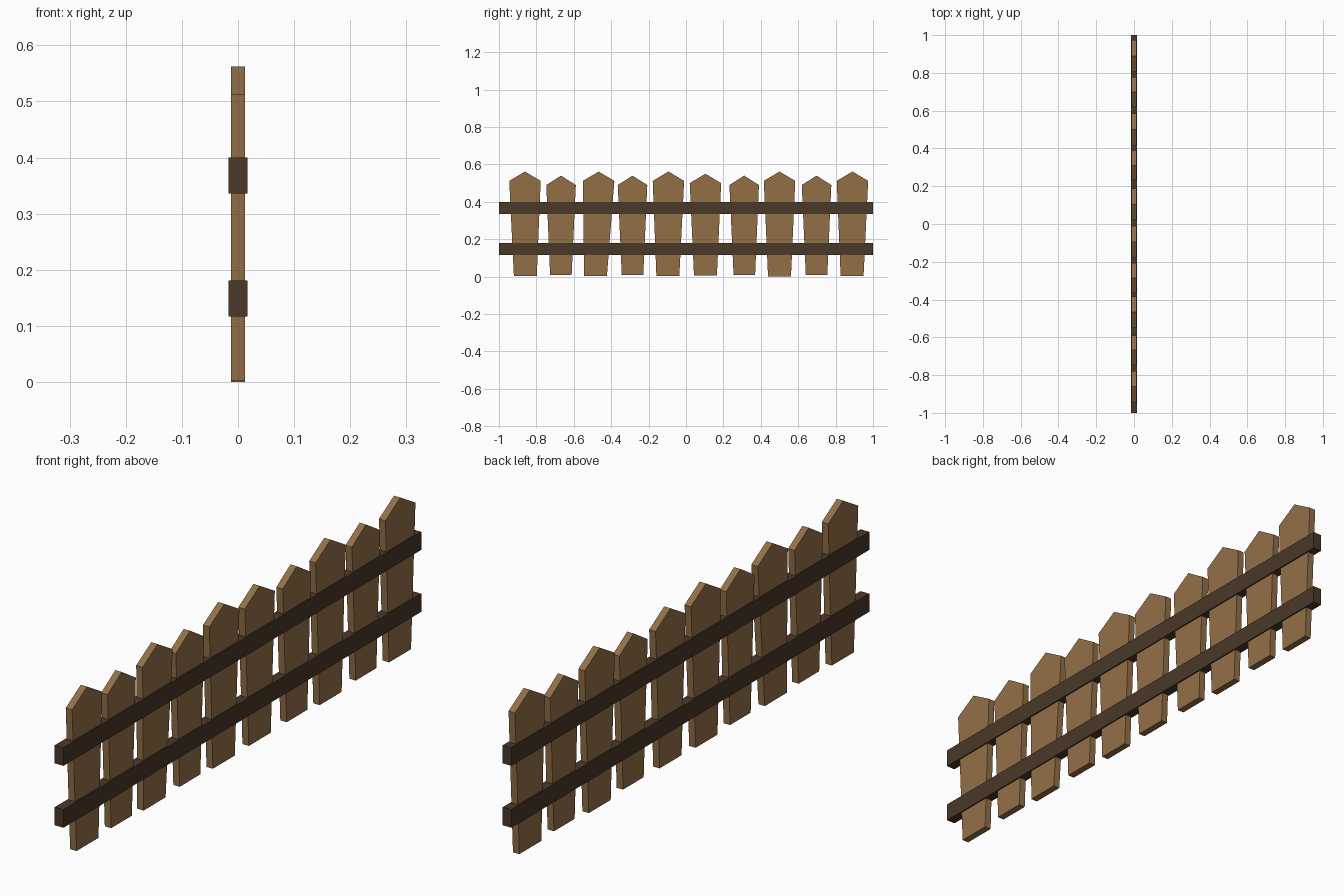
import bpy, bmesh

if "Cube" in bpy.data.objects:
    bpy.data.objects.remove(bpy.data.objects["Cube"])


def material(name, color):
    m = bpy.data.materials.new(name)
    m.diffuse_color = (*color, 1)
    m.use_nodes = True
    m.node_tree.nodes["Principled BSDF"].inputs["Base Color"].default_value = m.diffuse_color
    return m


light_wood = material("light_wood", (0.29, 0.16, 0.062))
dark_wood = material("dark_wood", (0.068, 0.040, 0.021))


def extrude_profile(name, profile, half_depth, mat):
    """Solid from a (y, z) outline, centred on x = 0."""
    bm = bmesh.new()
    face = bm.faces.new([bm.verts.new((-half_depth, y, z)) for y, z in profile])
    moved = bmesh.ops.extrude_face_region(bm, geom=[face])["geom"]
    verts = [g for g in moved if isinstance(g, bmesh.types.BMVert)]
    bmesh.ops.translate(bm, verts=verts, vec=(2 * half_depth, 0, 0))
    bmesh.ops.recalc_face_normals(bm, faces=bm.faces)
    mesh = bpy.data.meshes.new(name)
    bm.to_mesh(mesh)
    bm.free()
    mesh.materials.append(mat)
    obj = bpy.data.objects.new(name, mesh)
    bpy.context.collection.objects.link(obj)


# Pickets: top centre y, bottom centre y, peak height, bottom height
pickets = [
    (-0.861, -0.859, 0.562, 0.003), (-0.668, -0.669, 0.54, 0.01),
    (-0.467, -0.484, 0.562, 0.003), (-0.286, -0.286, 0.54, 0.01),
    (-0.094, -0.097, 0.562, 0.003), (0.104, 0.104, 0.55, 0.007),
    (0.311, 0.312, 0.54, 0.01), (0.500, 0.500, 0.562, 0.0),
    (0.698, 0.698, 0.54, 0.01), (0.890, 0.888, 0.562, 0.003),
]
for i, (top, bottom, peak, base) in enumerate(pickets, 1):
    wide = 0.084 if peak > 0.545 else 0.079
    narrow = wide * 0.73
    shoulder = peak - 0.05
    extrude_profile(f"picket_{i}", [
        (bottom - narrow, base), (bottom + narrow, base),
        (top + wide, shoulder), (top, peak), (top - wide, shoulder),
    ], 0.0125, light_wood)

# Horizontal rails running through the pickets
for name, low, high in (("lower_rail", 0.117, 0.181), ("upper_rail", 0.336, 0.400)):
    extrude_profile(name, [(-1, low), (1, low), (1, high), (-1, high)],
                    0.017, dark_wood)
